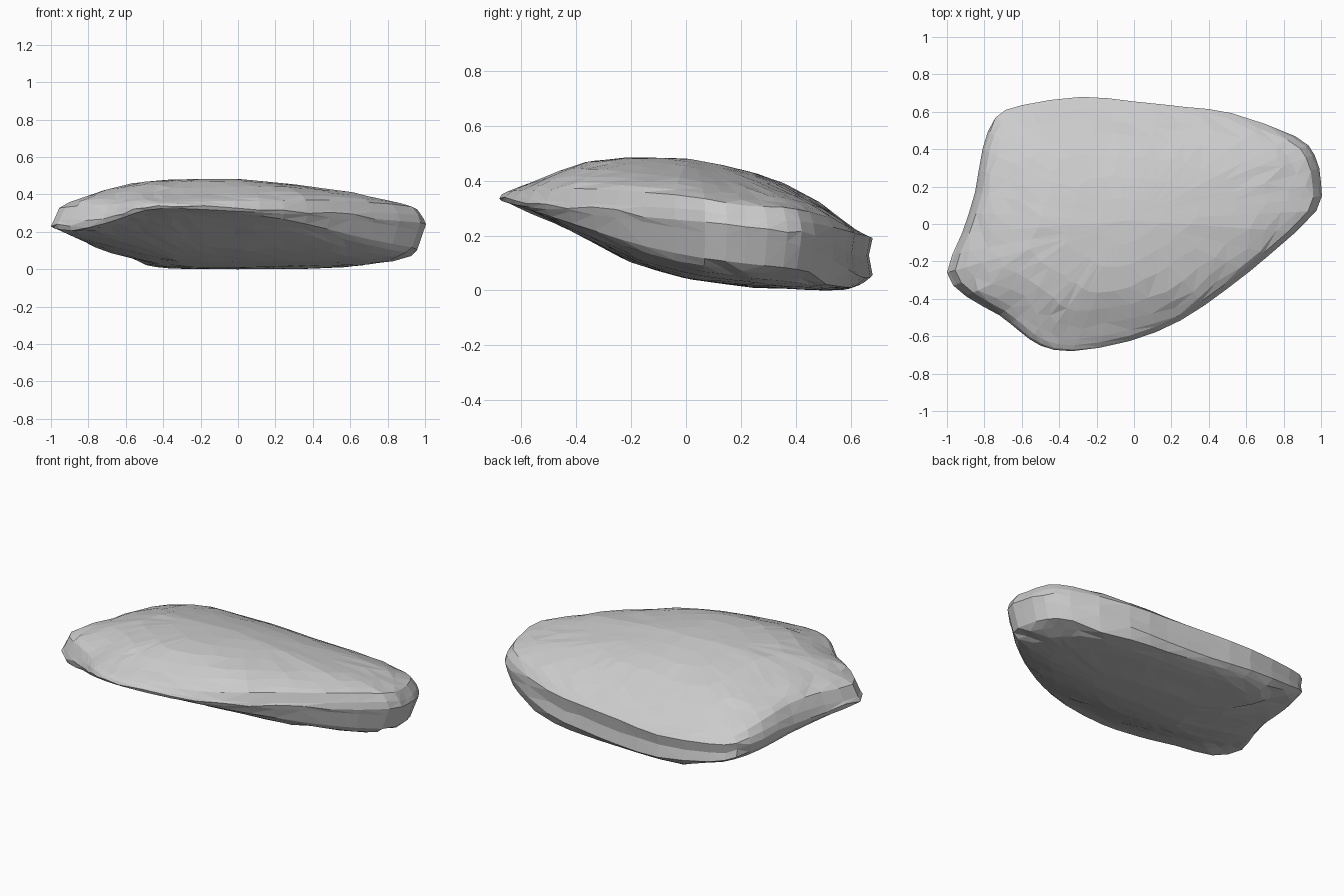
import bpy, bmesh, math, random
from mathutils import Vector

if "Cube" in bpy.data.objects:
    bpy.data.objects.remove(bpy.data.objects["Cube"])

random.seed(4)

# Rim outline: x, y, upper edge z, lower edge z
RIM = [(-0.28, .68, .195, .06), (0, .655, .205, .05), (.28, .625, .21, .06),
       (.52, .593, .22, .08), (.86, .47, .25, .15), (.965, .37, .26, .18),
       (1.0, .22, .26, .20), (.975, .07, .295, .215), (.73, -.16, .31, .255),
       (.5, -.345, .32, .28), (.25, -.515, .33, .30), (-.02, -.625, .345, .315),
       (-.33, -.68, .355, .33), (-.5, -.65, .355, .32), (-.61, -.575, .34, .285),
       (-.72, -.488, .305, .25), (-.9, -.385, .275, .21), (-1.0, -.26, .26, .225),
       (-.92, -.05, .27, .20), (-.85, .17, .27, .18), (-.81, .40, .25, .16),
       (-.74, .57, .225, .14), (-.6, .635, .21, .10)]
# Crown and underside heights along y
CROWN = [(-.68, .365), (-.6, .405), (-.4, .48), (-.28, .492), (0, .486),
         (.2, .45), (.35, .412), (.5, .345), (.67, .21)]
BELLY = [(-.68, .33), (-.6, .293), (-.4, .19), (-.2, .1), (0, .047),
         (.25, .012), (.5, 0), (.6, .003), (.68, .045)]


def interp(table, v):
    if v <= table[0][0]:
        return table[0][1]
    for (a, za), (b, zb) in zip(table, table[1:]):
        if v <= b:
            return za + (zb - za) * (v - a) / (b - a)
    return table[-1][1]


def smooth_loop(points, steps):
    """Closed Catmull-Rom loop through the points."""
    out, n = [], len(points)
    for i in range(n):
        p = [points[(i + k - 1) % n] for k in range(4)]
        for s in range(steps):
            t = s / steps
            out.append([.5 * (2 * b + (c - a) * t + (2 * a - 5 * b + 4 * c - d) * t * t
                              + (3 * b - a - 3 * c + d) * t ** 3)
                        for a, b, c, d in zip(*p)])
    return out


def dome(t, n):
    return max(0, 1 - t ** n) ** (1 / n)


def top_z(x, y, edge, t):
    h = interp(CROWN, y) - .08 * max(0, x) * max(0, min(1, (.6 - y) / .5))
    h -= .13 * max(0, -.5 - x)
    return edge + (max(h, edge) - edge) * dome(t, 2.8)


def bottom_z(x, y, edge, t):
    n = 2.5 + 5 * max(0, y - .3) / .35 * (-.5 < x < .7) + max(0, min(1, x * 1.5))
    b = interp(BELLY, y) + .16 * max(0, -.38 - x)
    return edge - (edge - min(b, edge)) * dome(t, n)


rim = smooth_loop(RIM, 2)
centre = Vector((-.02, .02))
rings_t = [.18, .36, .54, .70, .82, .90, .955, .987]
bm = bmesh.new()
rings = []


def add_ring(t, side):
    ring = []
    for x, y, zu, zl in rim:
        j = 1 if t > .9 else 1 + random.uniform(-.03, .03)
        px = centre.x + (x - centre.x) * t * j
        py = centre.y + (y - centre.y) * t * j
        f = t / rings_t[-1]
        if f == 1 and y > .5:      # the back wall keeps its full width
            px, py = x, y
        z = top_z(px, py, zu, min(f, 1)) if side > 0 else bottom_z(px, py, zl, min(f, 1))
        if .5 < t < .95:
            z -= side * random.uniform(0, .004)
        ring.append(bm.verts.new((px, py, z)))
    rings.append(ring)


# Crown, rounded rim with a slightly pinched back wall, then underside
for t in rings_t:
    add_ring(t, 1)
rings.append([bm.verts.new((x, y * (.98 if y > .55 else 1),
                            (zu + zl) / 2 + random.uniform(-.01, .01)))
              for x, y, zu, zl in rim])
for t in reversed(rings_t):
    add_ring(t, -1)

n = len(rim)
for a, b in zip(rings, rings[1:]):
    for i in range(n):
        bm.faces.new((a[i], a[(i + 1) % n], b[(i + 1) % n], b[i]))
for ring, z in ((rings[0], top_z(*centre, .3, 0)), (rings[-1], bottom_z(*centre, .2, 0))):
    tip = bm.verts.new((*centre, z))
    for i in range(n):
        bm.faces.new((tip, ring[i], ring[(i + 1) % n]))

# Chipped notch on the front left shoulder
for v in bm.verts:
    d = math.hypot(v.co.x + .62, v.co.y + .47)
    if d < .12 and v.co.z > .3:
        v.co.z -= .015 * (1 - d / .12)

bmesh.ops.triangulate(bm, faces=bm.faces[:])
bmesh.ops.recalc_face_normals(bm, faces=bm.faces[:])

# Seat the stone on the ground
low = min(v.co.z for v in bm.verts)
bmesh.ops.translate(bm, verts=bm.verts[:], vec=(0, 0, -low))

mesh = bpy.data.meshes.new("flat_rock")
bm.to_mesh(mesh)
bm.free()
bpy.context.collection.objects.link(bpy.data.objects.new("flat_rock", mesh))
